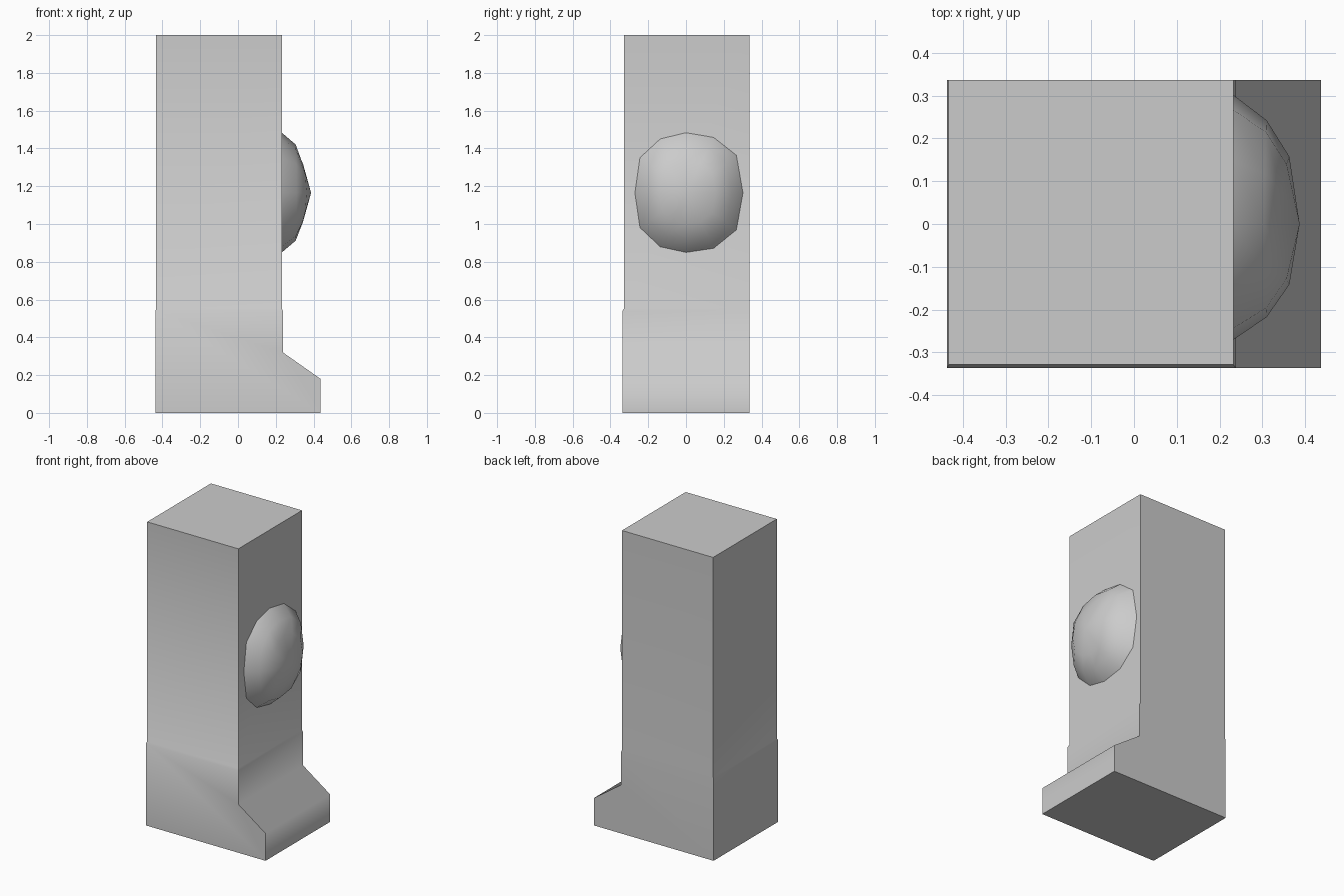
import bpy, bmesh, math

if "Cube" in bpy.data.objects:
    bpy.data.objects.remove(bpy.data.objects["Cube"])


def finish(bm, name, angle):
    bmesh.ops.recalc_face_normals(bm, faces=bm.faces[:])
    me = bpy.data.meshes.new(name)
    bm.to_mesh(me)
    bm.free()
    ob = bpy.data.objects.new(name, me)
    bpy.context.collection.objects.link(ob)
    bpy.ops.object.select_all(action='DESELECT')
    ob.select_set(True)
    bpy.context.view_layer.objects.active = ob
    bpy.ops.object.shade_smooth_by_angle(angle=math.radians(angle))
    return ob


# Pillar: footed base profile extruded along y, then a slightly inset shaft
profile = [(-0.437, 0), (0.437, 0), (0.437, 0.18), (0.238, 0.32),
           (0.238, 0.54), (-0.437, 0.54)]
bm = bmesh.new()
front = [bm.verts.new((x, -0.337, z)) for x, z in profile]
back = [bm.verts.new((x, 0.337, z)) for x, z in profile]
bm.faces.new(front)
bm.faces.new(back[::-1])
n = len(profile)
for i in range(n):
    j = (i + 1) % n
    if i != 4:  # base top stays open for the shaft
        bm.faces.new((front[i], back[i], back[j], front[j]))
ring = [front[4], back[4], back[5], front[5]]
for z in (0.552, 2.0):
    new = [bm.verts.new((x, y, z)) for x, y in
           ((0.232, -0.328), (0.232, 0.336), (-0.433, 0.336), (-0.433, -0.328))]
    for i in range(4):
        j = (i + 1) % 4
        bm.faces.new((ring[i], ring[j], new[j], new[i]))
    ring = new
bm.faces.new(ring)
finish(bm, "pillar", 60)

# Faceted dome on the right face: rim outline shrunk inward in rings to an apex
rim = [(0.303, 1.165), (0.268, 1.365), (0.147, 1.46), (0, 1.485),
       (-0.137, 1.452), (-0.245, 1.352), (-0.272, 1.165), (-0.245, 0.98),
       (-0.137, 0.878), (0, 0.848), (0.147, 0.87), (0.268, 0.968)]
cz = 1.165
bm = bmesh.new()
rings = [[bm.verts.new((0.23, y, z)) for y, z in rim]]
for scale, x_side, x_vert in ((0.8, 0.31, 0.305), (0.52, 0.363, 0.338)):
    ring = []
    for i, (y, z) in enumerate(rim):
        t = math.cos(i * math.pi / 6) ** 2
        x = x_side * t + x_vert * (1 - t)
        ring.append(bm.verts.new((x, y * scale, cz + (z - cz) * scale)))
    rings.append(ring)
apex = bm.verts.new((0.387, 0, cz))
for a, b in zip(rings, rings[1:]):
    for i in range(12):
        j = (i + 1) % 12
        bm.faces.new((a[i], a[j], b[j], b[i]))
for i in range(12):
    bm.faces.new((rings[-1][i], rings[-1][(i + 1) % 12], apex))
bm.faces.new(rings[0][::-1])
finish(bm, "dome", 60)
